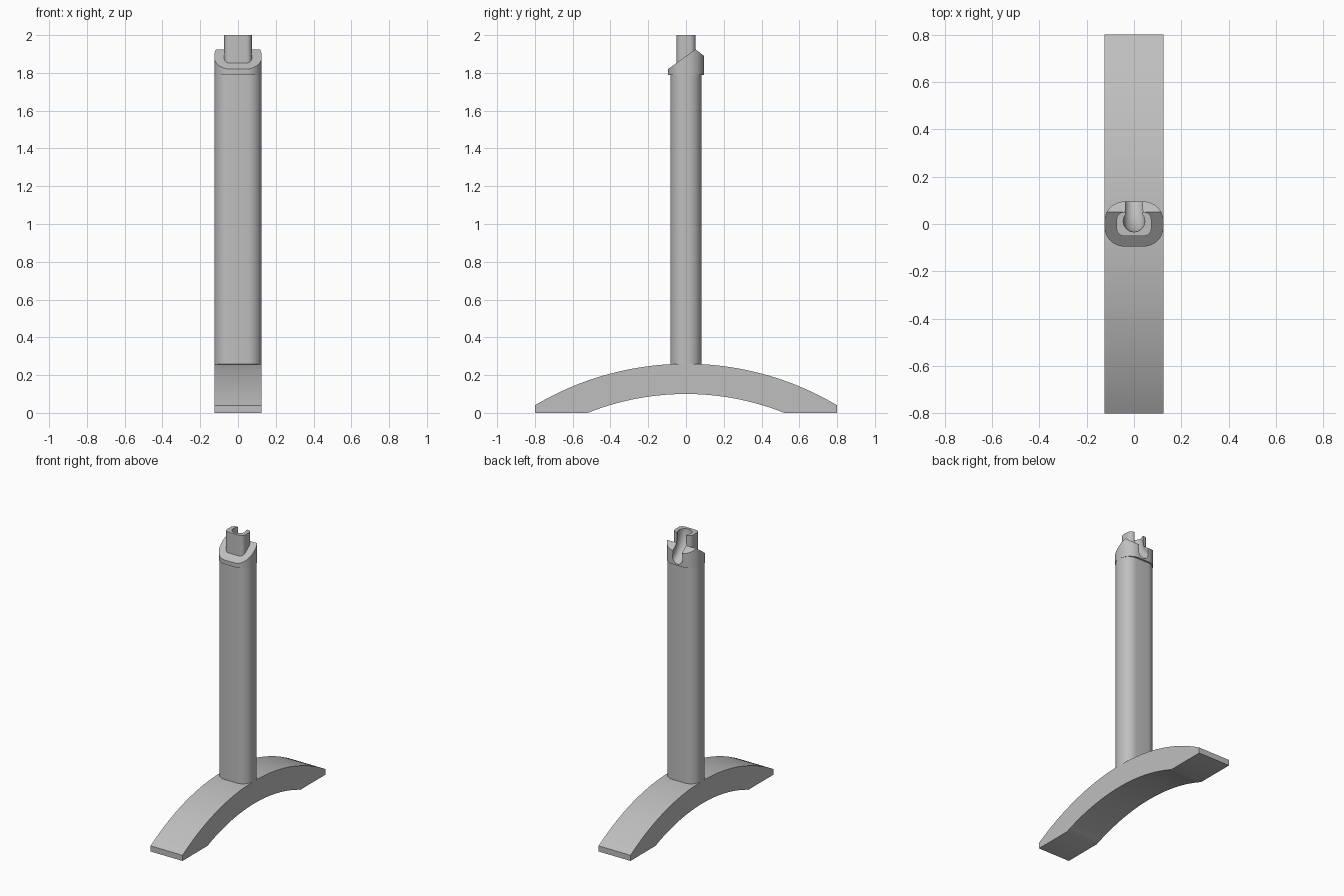
import bpy, bmesh, math
from mathutils import Vector

if "Cube" in bpy.data.objects:
    bpy.data.objects.remove(bpy.data.objects["Cube"], do_unlink=True)

grey = bpy.data.materials.new("light_grey")
grey.use_nodes = True
colour = (0.52, 0.52, 0.52, 1)
grey.diffuse_color = colour
grey.node_tree.nodes["Principled BSDF"].inputs["Base Color"].default_value = colour


def rounded_rect(hx, hy, r, steps=10):
    """Counter-clockwise outline with rounded corners."""
    pts = []
    for q, (sx, sy) in enumerate([(1, 1), (-1, 1), (-1, -1), (1, -1)]):
        for i in range(steps + 1):
            a = (q + i / steps) * math.pi / 2
            pts.append((sx * (hx - r) + r * math.cos(a), sy * (hy - r) + r * math.sin(a)))
    return pts


def prism(name, points, offset, cuts=()):
    """Extrude an outline of 3D points, then slice away what lies beyond each plane."""
    bm = bmesh.new()
    face = bm.faces.new([bm.verts.new(p) for p in points])
    out = bmesh.ops.extrude_face_region(bm, geom=[face])
    bmesh.ops.translate(bm, vec=offset, verts=[v for v in out["geom"] if isinstance(v, bmesh.types.BMVert)])
    for co, no in cuts:
        res = bmesh.ops.bisect_plane(bm, geom=bm.verts[:] + bm.edges[:] + bm.faces[:],
                                     plane_co=co, plane_no=no, clear_outer=True)
        rim = [e for e in res["geom_cut"] if isinstance(e, bmesh.types.BMEdge)]
        bmesh.ops.holes_fill(bm, edges=rim, sides=0)
    bmesh.ops.recalc_face_normals(bm, faces=bm.faces[:])
    mesh = bpy.data.meshes.new(name)
    bm.to_mesh(mesh)
    bm.free()
    mesh.materials.append(grey)
    obj = bpy.data.objects.new(name, mesh)
    bpy.context.collection.objects.link(obj)
    return obj


def upright(name, outline, z0, z1, cuts=()):
    return prism(name, [(x, y, z0) for x, y in outline], (0, 0, z1 - z0), cuts)


def activate(obj):
    bpy.ops.object.select_all(action='DESELECT')
    obj.select_set(True)
    bpy.context.view_layer.objects.active = obj


def combine(obj, tool, operation):
    """Apply a boolean and remove its tool."""
    mod = obj.modifiers.new(operation.lower(), 'BOOLEAN')
    mod.operation, mod.object, mod.solver = operation, tool, 'EXACT'
    activate(obj)
    bpy.ops.object.modifier_apply(modifier=mod.name)
    bpy.data.objects.remove(tool, do_unlink=True)


# Arched foot: two concentric arcs with flat ends on the floor
centre, outer, inner = -1.305, 1.565, 1.405


def arc(radius, reach, steps=40):
    ys = [reach * (2 * i / steps - 1) for i in range(steps + 1)]
    return [(-0.125, y, max(0, centre + math.sqrt(radius ** 2 - y * y))) for y in ys]


half_gap = math.sqrt(inner ** 2 - centre ** 2)
profile = arc(outer, 0.8) + [(-0.125, 0.8, 0)] + arc(inner, half_gap)[::-1] + [(-0.125, -0.8, 0)]
foot = prism("arched_foot", profile, (0.25, 0, 0))

# Column
column = upright("column", rounded_rect(0.125, 0.083, 0.076), 0.2, 1.795)

# Collar with a sloped front and a shorter slope at the back
ridge = Vector((0, 0.05, 1.925))
head = upright("collar_and_peg", rounded_rect(0.125, 0.095, 0.085), 1.79, 2.0,
               [(ridge, (0, -0.105, 0.145)), (ridge, (0, 0.035, 0.045))])

# Peg on top of the collar
peg = upright("peg", rounded_rect(0.073, 0.05, 0.03), 1.81, 2.0)
combine(head, peg, 'UNION')

# Curved channel running down the peg and out of the back
curve = bpy.data.curves.new("channel_path", 'CURVE')
curve.dimensions = '3D'
curve.bevel_depth, curve.bevel_resolution, curve.use_fill_caps = 1, 6, True
spline = curve.splines.new('BEZIER')
path = [(0.02, 2.1, 0.046), (0.02, 1.95, 0.046), (0.09, 1.85, 0.04), (0.2, 1.81, 0.04)]
spline.bezier_points.add(len(path) - 1)
for point, (y, z, r) in zip(spline.bezier_points, path):
    point.co, point.radius = (0, y, z), r
    point.handle_left_type = point.handle_right_type = 'AUTO'
channel = bpy.data.objects.new("channel_cutter", curve)
bpy.context.collection.objects.link(channel)
channel.hide_render = True
activate(channel)
bpy.ops.object.convert(target='MESH')
combine(head, bpy.context.view_layer.objects.active, 'DIFFERENCE')

# Open slot joining the channel to the back
slot = prism("slot_cutter", [(-0.036, 0.03, 2.1), (-0.036, 0.2, 2.1), (-0.036, 0.2, 1.85),
                             (-0.036, 0.09, 1.85), (-0.036, 0.03, 1.93)], (0.072, 0, 0))
slot.hide_render = True
combine(head, slot, 'DIFFERENCE')

for obj in (foot, column, head):
    activate(obj)
    bpy.ops.object.shade_smooth_by_angle(angle=math.radians(30))
